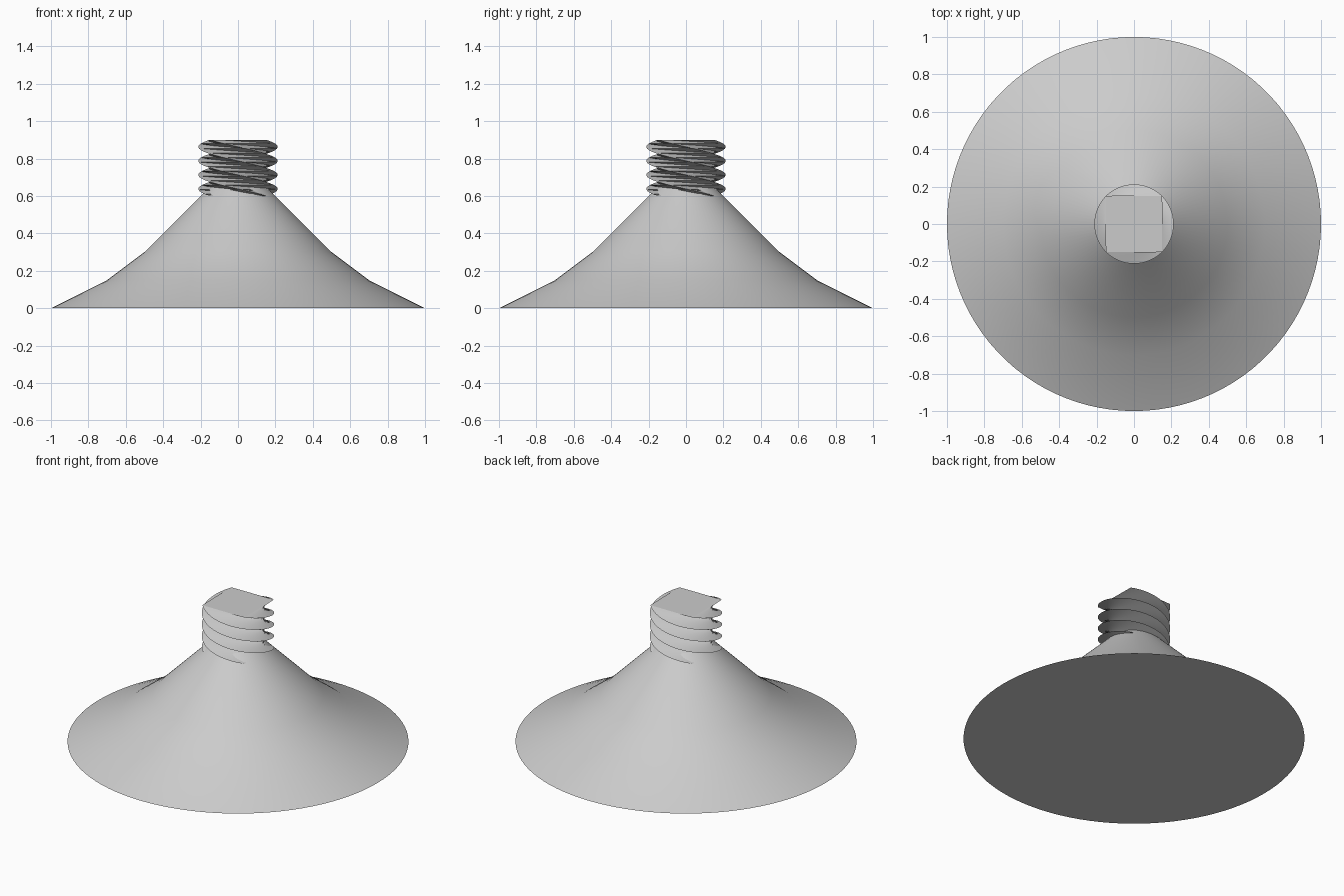
import bpy, bmesh
from math import sin, cos, pi, radians

cube = bpy.data.objects.get("Cube")
if cube:
    bpy.data.objects.remove(cube, do_unlink=True)

# Single plain grey
grey = bpy.data.materials.new("light_grey")
grey.use_nodes = True
colour = (0.6, 0.6, 0.6, 1)
grey.diffuse_color = colour
grey.node_tree.nodes["Principled BSDF"].inputs["Base Color"].default_value = colour


def finish(bm, name):
    bmesh.ops.recalc_face_normals(bm, faces=bm.faces)
    mesh = bpy.data.meshes.new(name)
    bm.to_mesh(mesh)
    bm.free()
    mesh.materials.append(grey)
    obj = bpy.data.objects.new(name, mesh)
    bpy.context.collection.objects.link(obj)
    return obj


def ring(bm, radius, z, count, turn=0):
    return [bm.verts.new((radius * cos(turn + 2 * pi * i / count),
                          radius * sin(turn + 2 * pi * i / count), z))
            for i in range(count)]


# Flared skirt: turned profile, closed below and above
SIDES = 100
bm = bmesh.new()
rings = [ring(bm, r, z, SIDES)
         for r, z in ((1, 0), (0.7, 0.15), (0.5, 0.3), (0.1, 0.7))]
for low, high in zip(rings, rings[1:]):
    for i in range(SIDES):
        j = (i + 1) % SIDES
        bm.faces.new((low[i], low[j], high[j], high[i]))
bm.faces.new(rings[0][::-1])
bm.faces.new(rings[-1])
skirt = finish(bm, "skirt")
bpy.ops.object.select_all(action='DESELECT')
skirt.select_set(True)
bpy.context.view_layer.objects.active = skirt
bpy.ops.object.shade_smooth_by_angle(angle=radians(25))

# Threaded stem: square bar given one clockwise turn, in thin flat slices
SLICES = 100
BASE, HEIGHT, CORNER = 0.6, 0.3, 0.15 * 2 ** 0.5
bm = bmesh.new()
rings = [ring(bm, CORNER, BASE + HEIGHT * k / SLICES, 4, pi / 4 - 2 * pi * k / SLICES)
         for k in range(SLICES + 1)]
for low, high in zip(rings, rings[1:]):
    for i in range(4):
        j = (i + 1) % 4
        bm.faces.new((low[i], low[j], high[j]))
        bm.faces.new((low[i], high[j], high[i]))
bm.faces.new(rings[0][::-1])
bm.faces.new(rings[-1])
finish(bm, "threaded_stem")
